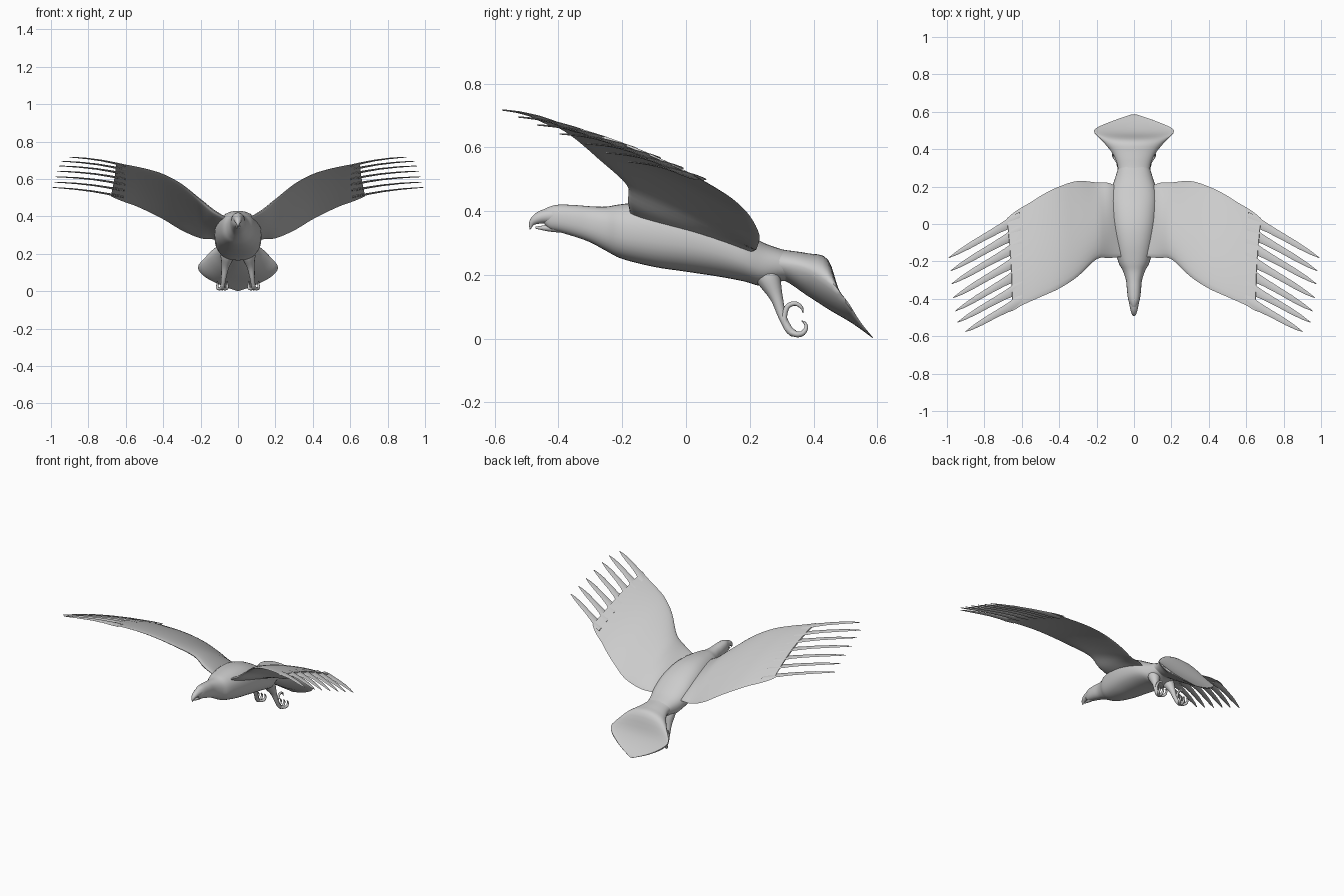
import bpy, math
from mathutils import Vector

if "Cube" in bpy.data.objects:
    bpy.data.objects.remove(bpy.data.objects["Cube"])

UP = Vector((-0.35, 0.35, 0.87)).normalized()


def smooth(rows, n=4):
    """Catmull-Rom interpolation through rows of numbers."""
    out = []
    for i in range(len(rows) - 1):
        a, b, c, d = (rows[max(0, min(len(rows) - 1, i + k))] for k in (-1, 0, 1, 2))
        for s in range(n):
            t = s / n
            out.append([0.5 * (2 * q + (r - p) * t + (2 * p - 5 * q + 4 * r - w) * t * t
                               + (3 * q - p - 3 * r + w) * t ** 3)
                        for p, q, r, w in zip(a, b, c, d)])
    out.append(list(rows[-1]))
    return out


def loft(name, rings, mirror=False):
    """Skin closed rings into a smooth capped mesh."""
    n = len(rings[0])
    verts = [tuple(p) for r in rings for p in r]
    faces = [(i * n + j, i * n + (j + 1) % n, (i + 1) * n + (j + 1) % n, (i + 1) * n + j)
             for i in range(len(rings) - 1) for j in range(n)]
    faces += [tuple(range(n))[::-1], tuple((len(rings) - 1) * n + j for j in range(n))]
    me = bpy.data.meshes.new(name)
    me.from_pydata(verts, [], faces)
    ob = bpy.data.objects.new(name, me)
    bpy.context.collection.objects.link(ob)
    if mirror:
        ob.modifiers.new("mirror", 'MIRROR').use_mirror_merge = False
    bpy.ops.object.select_all(action='DESELECT')
    ob.select_set(True)
    bpy.context.view_layer.objects.active = ob
    bpy.ops.object.mode_set(mode='EDIT')
    bpy.ops.mesh.select_all(action='SELECT')
    bpy.ops.mesh.normals_make_consistent(inside=False)
    bpy.ops.object.mode_set(mode='OBJECT')
    bpy.ops.object.shade_smooth_by_angle(angle=math.radians(50))
    return ob


def angles(n):
    return [2 * math.pi * k / n for k in range(n)]


def tube(name, pts, mirror=True, sides=12):
    """Round tube along points (x, y, z, radius)."""
    p = smooth(pts, 5)
    rings = []
    for i, q in enumerate(p):
        d = Vector(p[min(i + 1, len(p) - 1)][:3]) - Vector(p[max(i - 1, 0)][:3])
        d.normalize()
        u = (Vector((1, 0, 0)) - d * d.x).normalized()
        v = d.cross(u)
        r = max(q[3], 0.0008)
        rings.append([Vector(q[:3]) + (u * math.cos(a) + v * math.sin(a)) * r
                      for a in angles(sides)])
    return loft(name, rings, mirror)


# Body with neck and head: y, top, bottom, half width
body = [(-.45, .402, .368, .012), (-.43, .413, .345, .022), (-.40, .42, .335, .032),
        (-.35, .419, .32, .038), (-.30, .415, .302, .043), (-.25, .414, .275, .06),
        (-.20, .422, .25, .085), (-.10, .43, .225, .108), (0, .42, .21, .122),
        (.10, .385, .195, .126), (.18, .337, .18, .12), (.24, .302, .165, .103),
        (.30, .28, .18, .084), (.34, .268, .18, .07)]


def boxy(v):
    return math.copysign(abs(v) ** .88, v)


loft("body", [[(w * boxy(math.cos(a)), y, (t + b) / 2 + (t - b) / 2 * boxy(math.sin(a)))
               for a in angles(32)] for y, t, b, w in smooth(body)])

# Hooked beak and lower jaw
tube("upper_beak", [(0, -.40, .387, .03), (0, -.445, .383, .022), (0, -.47, .374, .016),
                    (0, -.484, .361, .009), (0, -.489, .342, .001)], False)
tube("lower_beak", [(0, -.39, .35, .018), (0, -.43, .347, .011), (0, -.472, .348, .003)], False)

# Fanned tail: half width, edge y z, top y z, bottom y z
tail = [(.095, .24, .235, .24, .297, .24, .17), (.086, .30, .235, .30, .28, .30, .185),
        (.11, .37, .222, .38, .268, .38, .135), (.165, .44, .18, .445, .248, .45, .09),
        (.214, .50, .125, .485, .135, .51, .055), (.13, .545, .055, .53, .065, .55, .028),
        (.012, .586, .004, .584, .007, .585, .002)]
rings = []
for w, ye, ze, yt, zt, yb, zb in smooth(tail):
    ring = []
    for a in angles(32):
        s = math.sin(a)
        y, z = (yt, zt) if s > 0 else (yb, zb)
        ring.append((w * math.cos(a), ye + (y - ye) * abs(s), max(0, ze + (z - ze) * abs(s))))
    rings.append(ring)
loft("tail", rings)

# Wings: x, leading y z, trailing y z, thickness
wing = [(.06, -.175, .392, .18, .262, .015), (.13, -.182, .43, .218, .278, .022),
        (.20, -.188, .487, .222, .283, .02), (.30, -.28, .57, .23, .325, .016),
        (.40, -.345, .625, .20, .385, .013), (.50, -.39, .656, .15, .435, .01),
        (.60, -.435, .677, .08, .48, .007), (.65, -.465, .688, .03, .508, .004)]


def section(row, u):
    x, ly, lz, ty, tz, th = row
    sweep = 0.03 * max(0, (x - .55) / .1) * u
    camber = 0.02 * min(1, max(0, (x - .06) / .14))
    return Vector((x + sweep, ly + (ty - ly) * u, lz + (tz - lz) * u)) \
        + UP * (camber * 4 * u * (1 - u))


rings = []
for row in smooth(wing):
    ring = []
    for a in angles(28):
        u = (1 - math.cos(a)) / 2
        ring.append(section(row, u) + UP * (row[5] * math.sin(a) * (1.25 - .6 * u)))
    rings.append(ring)
loft("wing", rings, True)

# Flight feathers spread from the wing ends
tips = [(.90, -.575, .717), (.943, -.525, .695), (.955, -.465, .67), (.968, -.395, .642),
        (.975, -.32, .612), (.98, -.25, .583), (.99, -.18, .555)]
chord = Vector((0, .52, -.19)).normalized()
tilted = (chord + UP * .25).normalized()
for i, tip in enumerate(tips):
    root = section((.60, -.438, .677, .075, .482, 0), .06 + .86 * i / 6)
    tip = Vector(tip)
    rings = []
    for t, w in [(0, .03), (.13, .034), (.25, .027), (.45, .022), (.7, .019), (.88, .012), (1, .002)]:
        c = root.lerp(tip, t) + UP * (0.01 * math.sin(math.pi * t))
        rings.append([c + tilted * (w * math.cos(a)) + UP * (.006 * (1 - .6 * t) * math.sin(a))
                      for a in angles(8)])
    loft("flight_feather", rings, True)

# Legs
tube("leg", [(.05, .235, .228, .035), (.057, .26, .185, .036), (.068, .284, .128, .02),
             (.076, .302, .07, .013), (.082, .322, .03, .012), (.084, .338, .016, .012)])

# Curled toes with claws
for dx in (-.026, 0, .026):
    x = .084 + dx
    tube("toe", [(.084, .33, .02, .011), (.084 + dx * .6, .35, .013, .009), (x, .367, .018, .008),
                 (x, .377, .035, .006), (x, .372, .05, .004), (x, .362, .056, .001)], sides=8)
tube("hind_toe", [(.083, .318, .03, .01), (.082, .308, .065, .009), (.082, .318, .1, .008),
                  (.082, .342, .11, .007), (.082, .362, .098, .005), (.082, .367, .08, .001)], sides=8)
